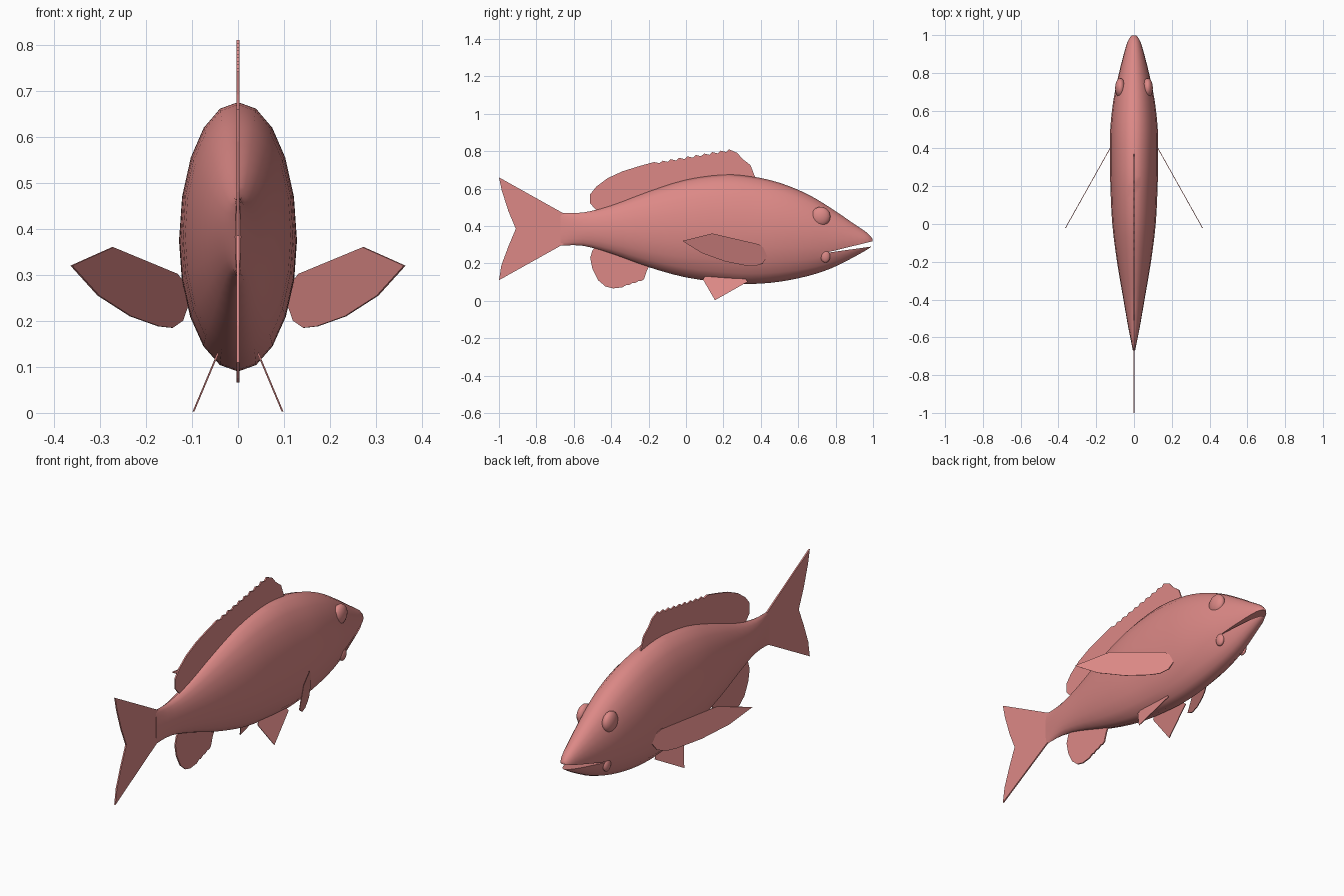
import bpy, bmesh, math
from mathutils import Vector

cube = bpy.data.objects.get("Cube")
if cube:
    bpy.data.objects.remove(cube, do_unlink=True)

PINK = (0.72, 0.25, 0.24, 1)
skin = bpy.data.materials.new("fish pink")
skin.use_nodes = True
skin.diffuse_color = PINK
skin.node_tree.nodes["Principled BSDF"].inputs["Base Color"].default_value = PINK


def add_object(name, bm, smooth=False):
    bmesh.ops.recalc_face_normals(bm, faces=bm.faces)
    mesh = bpy.data.meshes.new(name)
    bm.to_mesh(mesh)
    bm.free()
    mesh.materials.append(skin)
    obj = bpy.data.objects.new(name, mesh)
    bpy.context.collection.objects.link(obj)
    if smooth:
        smooth_shade(obj)
    return obj


def smooth_shade(obj):
    bpy.ops.object.select_all(action='DESELECT')
    obj.select_set(True)
    bpy.context.view_layer.objects.active = obj
    bpy.ops.object.shade_smooth_by_angle(angle=math.radians(40))


def sheet(name, outline, thickness, x_at=lambda y, z: 0.0):
    """Thin solid whose side outline is (y, z); x_at leans the sheet sideways."""
    bm = bmesh.new()
    rims = []
    for side in (-0.5, 0.5):
        rims.append([bm.verts.new((x_at(y, z) + side * thickness, y, z))
                     for y, z in outline])
        bm.faces.new(rims[-1])
    a, b = rims
    for i in range(len(a)):
        j = (i + 1) % len(a)
        bm.faces.new((a[i], a[j], b[j], b[i]))
    return add_object(name, bm)


def teeth(start, end, count, depth):
    """Spiny edge: each spine tip is followed by a notch."""
    a, b = Vector(start), Vector(end)
    pts = []
    for i in range(count):
        tip = a.lerp(b, i / count)
        notch = a.lerp(b, (i + 0.35) / count)
        pts += [tuple(tip), (notch.x, notch.y - depth)]
    return pts + [tuple(b)]


def smooth_between(rows, steps):
    """Catmull-Rom interpolation through the body stations."""
    rows = [Vector(r) for r in rows]
    out = []
    for i in range(len(rows) - 1):
        p0, p1, p2 = rows[max(i - 1, 0)], rows[i], rows[i + 1]
        p3 = rows[min(i + 2, len(rows) - 1)]
        for s in range(steps):
            t = s / steps
            out.append(0.5 * (2 * p1 + (p2 - p0) * t
                              + (2 * p0 - 5 * p1 + 4 * p2 - p3) * t * t
                              + (3 * p1 - p0 - 3 * p2 + p3) * t ** 3))
    return out + [rows[-1]]


# Body: elliptical rings given by y, top, bottom, half width
stations = [
    (-0.67, .470, .295, .006), (-0.55, .472, .294, .030),
    (-0.40, .510, .252, .056), (-0.20, .585, .180, .090),
    (0.00, .648, .125, .115), (0.20, .675, .098, .125),
    (0.35, .665, .090, .128), (0.50, .631, .102, .126),
    (0.65, .570, .132, .110), (0.78, .492, .175, .084),
    (0.90, .410, .235, .054), (0.97, .362, .275, .032),
    (0.998, .330, .295, .012),
]
SIDES = 20
bm = bmesh.new()
rings = []
for y, top, bottom, half in [tuple(r) for r in smooth_between([Vector(s) for s in stations], 3)]:
    mid, high = (top + bottom) / 2, (top - bottom) / 2
    rings.append([bm.verts.new((half * math.sin(k * math.tau / SIDES), y,
                                mid + high * math.cos(k * math.tau / SIDES)))
                  for k in range(SIDES)])
for a, b in zip(rings, rings[1:]):
    for k in range(SIDES):
        n = (k + 1) % SIDES
        bm.faces.new((a[k], a[n], b[n], b[k]))
bm.faces.new(rings[0])
bm.faces.new(rings[-1])
body = add_object("body", bm)

# Mouth: a narrow wedge cut through the snout
cutter = sheet("mouth_cutter", [(.735, .254), (1.05, .331), (1.05, .298)], 0.5)
cutter.hide_render = True
cut = body.modifiers.new("mouth", 'BOOLEAN')
cut.operation = 'DIFFERENCE'
cut.solver = 'EXACT'
cut.object = cutter
bpy.context.view_layer.objects.active = body
bpy.ops.object.modifier_apply(modifier=cut.name)
bpy.data.objects.remove(cutter, do_unlink=True)
smooth_shade(body)

# Eyes and the folds at the mouth corners
for side, label in ((1, "left"), (-1, "right")):
    for part, place, size in (("eye", (.072, .72, .45), (.028, .052, .052)),
                              ("mouth_fold", (.071, .745, .238), (.016, .026, .034))):
        bm = bmesh.new()
        bmesh.ops.create_uvsphere(bm, u_segments=20, v_segments=12, radius=1)
        bmesh.ops.scale(bm, vec=size, verts=bm.verts)
        bmesh.ops.translate(bm, vec=(side * place[0], place[1], place[2]), verts=bm.verts)
        add_object(f"{label}_{part}", bm, smooth=True)

# Dorsal fin: spiny front, rounded rear, root buried in the back
sheet("dorsal_fin",
      [(.33, .62), (.37, .66), (.345, .725), (.30, .76), (.275, .79)]
      + teeth((.23, .81), (-.17, .742), 9, .012)
      + [(-.25, .720), (-.34, .692), (-.42, .655), (-.48, .610), (-.512, .57),
         (-.512, .52), (-.48, .485), (-.42, .46), (-.2, .53), (.1, .60)], .007)

# Anal fin
sheet("anal_fin",
      [(-.18, .22), (-.21, .16), (-.225, .115)]
      + teeth((-.24, .105), (-.34, .072), 3, -.006)
      + [(-.39, .066), (-.43, .076), (-.47, .11), (-.50, .17), (-.512, .23),
         (-.50, .27), (-.46, .32), (-.3, .27)], .007)

# Tail fin with a forked rear edge
sheet("tail_fin",
      [(-.62, .45), (-.66, .47), (-1, .66), (-.985, .59), (-.95, .48), (-.91, .385),
       (-.95, .29), (-.987, .19), (-1, .11), (-.66, .30), (-.62, .32)], .007)

# Paired fins
pectoral = [(-.02, .32), (.14, .36), (.39, .302), (.425, .275), (.435, .24),
            (.41, .20), (.37, .185), (.32, .188), (.21, .21), (.085, .255)]
pelvic = [(.09, .115), (.155, .003), (.33, .102), (.30, .14), (.12, .15)]
for side, label in ((1, "left"), (-1, "right")):
    sheet(f"{label}_pectoral_fin", pectoral, .004,
          lambda y, z: side * (.351 - .56 * y))
    sheet(f"{label}_pelvic_fin", pelvic, .004,
          lambda y, z: side * (.098 - .42 * z))
